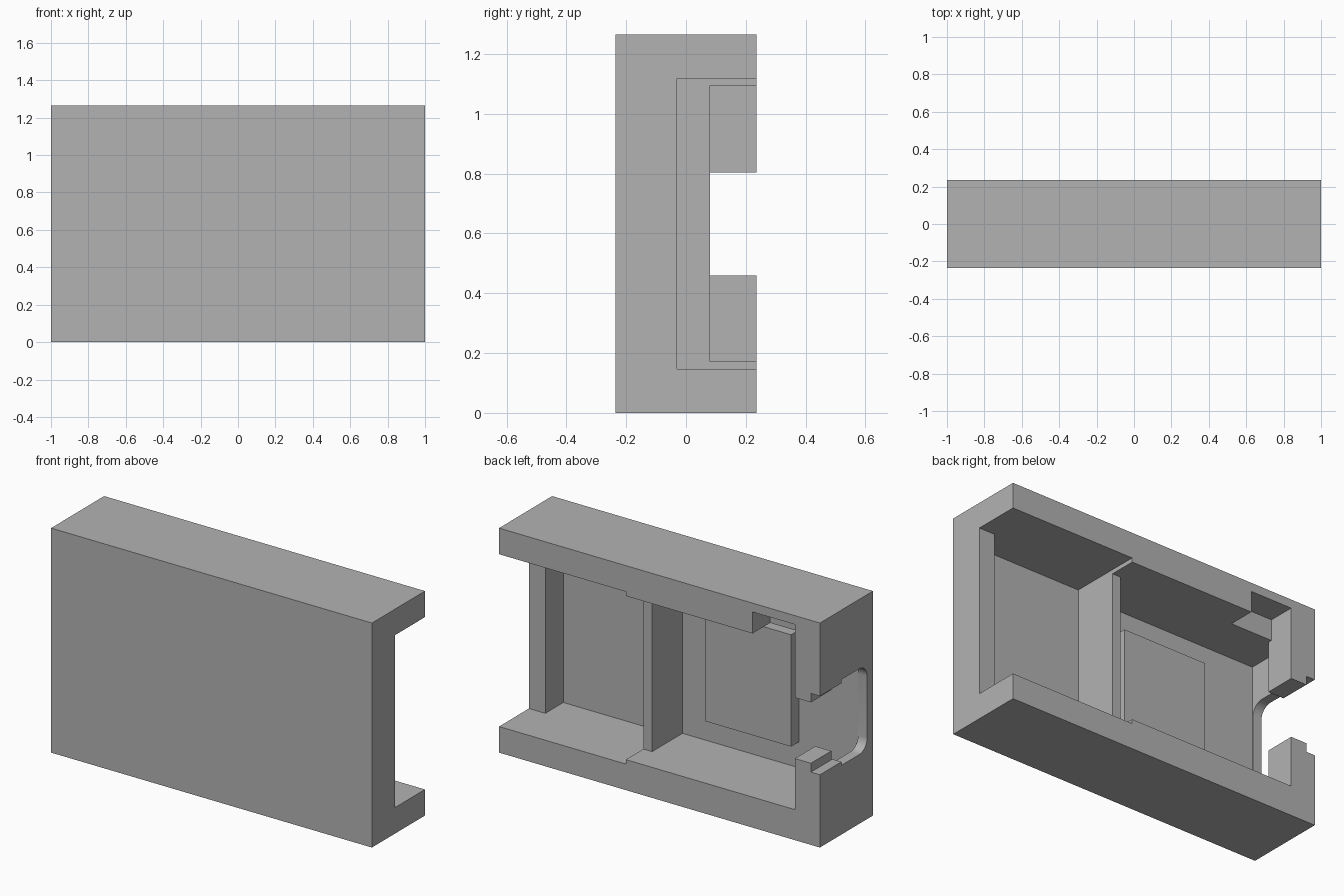
import bpy, bmesh, math

old = bpy.data.objects.get("Cube")
if old:
    bpy.data.objects.remove(old, do_unlink=True)

grey = bpy.data.materials.new("plain_grey")
grey.use_nodes = True
colour = (0.45, 0.45, 0.45, 1)
grey.diffuse_color = colour
grey.node_tree.nodes["Principled BSDF"].inputs["Base Color"].default_value = colour


def box(name, x, y, z, round_radius=0):
    """Box from min/max pairs; optionally rounds its two deep edges running along x."""
    bm = bmesh.new()
    bmesh.ops.create_cube(bm, size=1)
    for v in bm.verts:
        v.co = [r[0] if c < 0 else r[1] for c, r in zip(v.co, (x, y, z))]
    if round_radius:
        deep = [e for e in bm.edges
                if all(abs(v.co.y - y[0]) < 1e-5 for v in e.verts)
                and abs(e.verts[0].co.x - e.verts[1].co.x) > 1e-5]
        bmesh.ops.bevel(bm, geom=deep, offset=round_radius, segments=8,
                        profile=0.5, affect='EDGES')
    bmesh.ops.recalc_face_normals(bm, faces=bm.faces)
    mesh = bpy.data.meshes.new(name)
    bm.to_mesh(mesh)
    bm.free()
    mesh.materials.append(grey)
    obj = bpy.data.objects.new(name, mesh)
    bpy.context.collection.objects.link(obj)
    return obj


def cut(target, *args):
    """Subtract a box from the target and discard the cutter."""
    cutter = box(*args)
    cutter.hide_render = True
    mod = target.modifiers.new("cut", 'BOOLEAN')
    mod.operation = 'DIFFERENCE'
    mod.solver = 'EXACT'
    mod.object = cutter
    bpy.context.view_layer.objects.active = target
    bpy.ops.object.modifier_apply(modifier=mod.name)
    bpy.data.objects.remove(cutter, do_unlink=True)


BACK = 0.3       # beyond the open back
FLOOR = -0.19    # deep pocket floor
LIP = 0.055      # underside of the end lugs
DIVIDER = 0.08   # top of the dividing rib
wide = (0.147, 1.118)
narrow = (0.172, 1.094)

housing = box("housing", (-1, 1), (-0.236, 0.236), (0, 1.265))

# Open end and first pocket
cut(housing, "entry", (0.85, 1.1), (-0.03, BACK), wide)
cut(housing, "first_pocket", (0.21, 0.898), (FLOOR, BACK), wide)

# Second pocket, leaving a low rib between the two
cut(housing, "rib_clearance", (-0.5, 0.5), (DIVIDER, BACK), narrow)
cut(housing, "second_pocket", (-0.844, 0.155), (FLOOR, BACK), narrow)
cut(housing, "undercut", (-0.944, -0.8), (FLOOR, LIP), narrow)
cut(housing, "rim_notch", (-0.844, -0.58), (DIVIDER, BACK), (1.0, 1.215))

# Opening through the end wall: lug gap, outer gap, rounded slot
cut(housing, "lug_gap", (-0.95, -0.8), (0, BACK), (0.46, 0.803))
cut(housing, "outer_gap", (-1.1, -0.944), (0, BACK), (0.41, 0.853))
cut(housing, "rounded_slot", (-1.1, -0.9), (FLOOR + 0.005, LIP - 0.01), (0.39, 0.873), 0.07)

# Raised pad on the second pocket floor
pad = box("raised_pad", (-0.571, -0.038), (FLOOR - 0.01, -0.12), (0.318, 0.948))

bpy.ops.object.select_all(action='DESELECT')
housing.select_set(True)
bpy.context.view_layer.objects.active = housing
bpy.ops.object.shade_smooth_by_angle(angle=math.radians(30))
